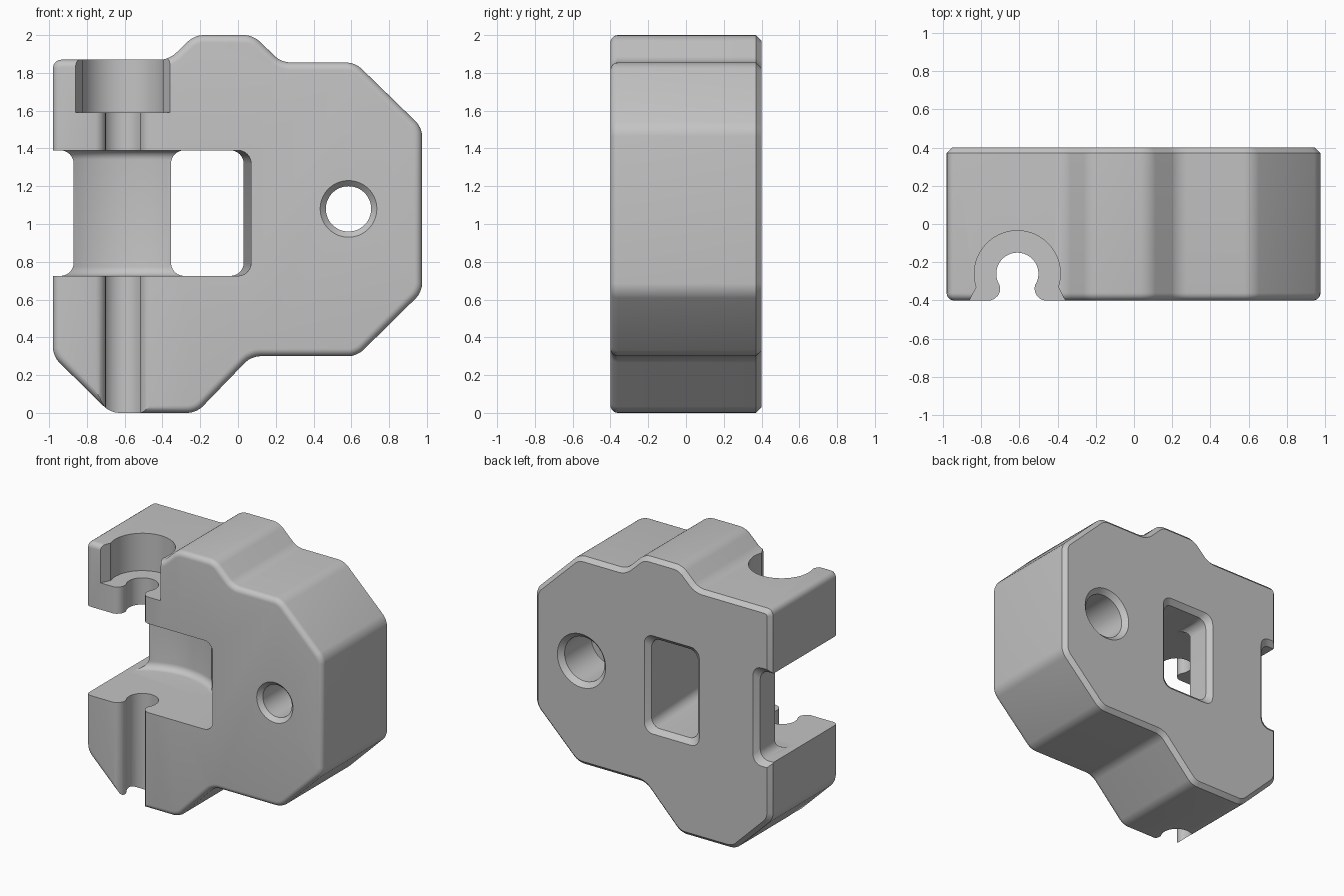
import bpy, bmesh
from math import cos, sin, radians, pi

cube = bpy.data.objects.get("Cube")
if cube:
    bpy.data.objects.remove(cube, do_unlink=True)

grey = bpy.data.materials.new("plain grey")
grey.use_nodes = True
grey.diffuse_color = (0.55, 0.55, 0.55, 1)
grey.node_tree.nodes["Principled BSDF"].inputs["Base Color"].default_value = grey.diffuse_color

FRONT, BACK = -0.4, 0.4
PIN_X, PIN_Y = -0.61, -0.26        # vertical channel axis
Z0, Z1 = 0.725, 1.39               # window floor and ceiling


def skin(rings):
    """Closed solid through rings of equal point count, normals outward."""
    bm = bmesh.new()
    loops = [[bm.verts.new(p) for p in ring] for ring in rings]
    n = len(loops[0])
    for a, b in zip(loops, loops[1:]):
        for i in range(n):
            j = (i + 1) % n
            bm.faces.new((a[i], a[j], b[j], b[i]))
    bm.faces.new(list(reversed(loops[0])))
    bm.faces.new(loops[-1])
    bm.normal_update()
    if bm.calc_volume(signed=True) < 0:
        bmesh.ops.reverse_faces(bm, faces=bm.faces[:])
        bm.normal_update()
    return bm


def make_object(name, bm):
    mesh = bpy.data.meshes.new(name)
    bm.to_mesh(mesh)
    bm.free()
    mesh.materials.append(grey)
    obj = bpy.data.objects.new(name, mesh)
    bpy.context.scene.collection.objects.link(obj)
    return obj


def circle(r, n=64):
    return [(r * cos(2 * pi * i / n), r * sin(2 * pi * i / n)) for i in range(n)]


def rounded_rect(x0, x1, z0, z1, r, grow=0.0):
    x0, x1, z0, z1 = x0 - grow, x1 + grow, z0 - grow, z1 + grow
    corners = [(x1 - r, z1 - r, 0), (x0 + r, z1 - r, 90),
               (x0 + r, z0 + r, 180), (x1 - r, z0 + r, 270)]
    return [(cx + r * cos(radians(a + 15 * k)), cz + r * sin(radians(a + 15 * k)))
            for cx, cz, a in corners for k in range(7)]


def along_y(points, y):
    return [(x, y, z) for x, z in points]


def along_z(points, z):
    return [(PIN_X + x, PIN_Y + y, z) for x, y in points]


# Main block: side outline extruded, corners softened, front rounded, back chamfered
outline = [(-0.98, 0.30), (-0.675, 0), (-0.22, 0), (0.07, 0.30), (0.63, 0.30),
           (0.975, 0.64), (0.975, 1.51), (0.62, 1.855), (0.23, 1.855),
           (0.08, 2.0), (-0.23, 2.0), (-0.365, 1.87), (-0.98, 1.87)]
bm = skin([along_y(outline, FRONT), along_y(outline, BACK)])
corners = [e for e in bm.edges if abs(e.verts[0].co.y - e.verts[1].co.y) > 0.5]
bmesh.ops.bevel(bm, geom=corners, offset=0.045, segments=4, profile=0.5, affect='EDGES')
for y, width, steps in ((FRONT, 0.04, 6), (BACK, 0.03, 1)):
    rim = [e for e in bm.edges if all(abs(v.co.y - y) < 1e-4 for v in e.verts)]
    bmesh.ops.bevel(bm, geom=rim, offset=width, segments=steps, profile=0.5, affect='EDGES')
block = make_object("clamp_block", bm)

cutters = []


def add_cutter(name, rings):
    cutters.append(make_object(name, skin(rings)))


# Round hole: chamfered front, wider chamfered bore at the back
steps = [(-0.5, 0.15), (-0.4, 0.15), (-0.37, 0.12), (0.05, 0.12),
         (0.05, 0.165), (0.365, 0.165), (0.4, 0.2), (0.5, 0.2)]
add_cutter("round_hole_cutter", [
    [(0.585 + x, y, 1.08 + z) for x, z in circle(r)] for y, r in steps])

# Window through the block and matching notch at the outer edge
for name, x0, x1, x1_front in (("window_cutter", -0.355, 0.03, 0.075),
                               ("notch_cutter", -1.3, -0.87, -0.87)):
    inner = rounded_rect(x0, x1, Z0, Z1, 0.07)
    flared = rounded_rect(x0, x1, Z0, Z1, 0.07, 0.035)
    mouth = rounded_rect(x0, x1_front, Z0, Z1, 0.07)
    add_cutter(name, [along_y(mouth, -0.5), along_y(inner, 0.365),
                      along_y(flared, 0.4), along_y(flared, 0.5)])

# Front pocket, open to the front and the outer side
box = [(-1.2, Z0), (-0.2, Z0), (-0.2, Z1), (-1.2, Z1)]
add_cutter("pocket_cutter", [along_y(box, -0.6), along_y(box, 0.0)])

# Concave back of the pocket with filleted ends
R, F = 0.52, 0.05
arc = [(R - F + F * sin(radians(a)), F - F * cos(radians(a))) for a in range(0, 91, 15)]
levels = [(r, Z0 + d) for r, d in arc] + [(r, Z1 - d) for r, d in reversed(arc)]
add_cutter("hollow_cutter", [along_z(circle(r, 96), z) for r, z in levels])


def keyhole(r, start, lip):
    """Circle opening to the front through a lip profile, mirrored in x."""
    angles = [radians(start + (180 - 2 * start) * i / 40) for i in range(41)]
    bow = [(r * cos(a), r * sin(a)) for a in angles]
    return bow + [(-x, y) for x, y in lip] + list(reversed(lip))


# Pin channel through both arms, and its wider seat in the top arm
channel = keyhole(0.11, -32, [(0.09, -0.075), (0.092, -0.095), (0.102, -0.115),
                              (0.12, -0.132), (0.145, -0.141), (0.145, -0.25)])
add_cutter("channel_cutter", [along_z(channel, -0.1), along_z(channel, 1.75)])
seat = keyhole(0.225, -18, [(0.25, -0.14), (0.25, -0.25)])
add_cutter("seat_cutter", [along_z(seat, 1.59), along_z(seat, 2.2)])

# Cut the block, then drop the cutters
bpy.context.view_layer.update()
bpy.context.view_layer.objects.active = block
for cutter in cutters:
    cutter.hide_render = True
    mod = block.modifiers.new(cutter.name, 'BOOLEAN')
    mod.operation = 'DIFFERENCE'
    mod.solver = 'EXACT'
    mod.object = cutter
    bpy.ops.object.modifier_apply(modifier=mod.name)
    bpy.data.objects.remove(cutter, do_unlink=True)

bpy.ops.object.select_all(action='DESELECT')
block.select_set(True)
bpy.ops.object.shade_smooth_by_angle(angle=radians(28))
